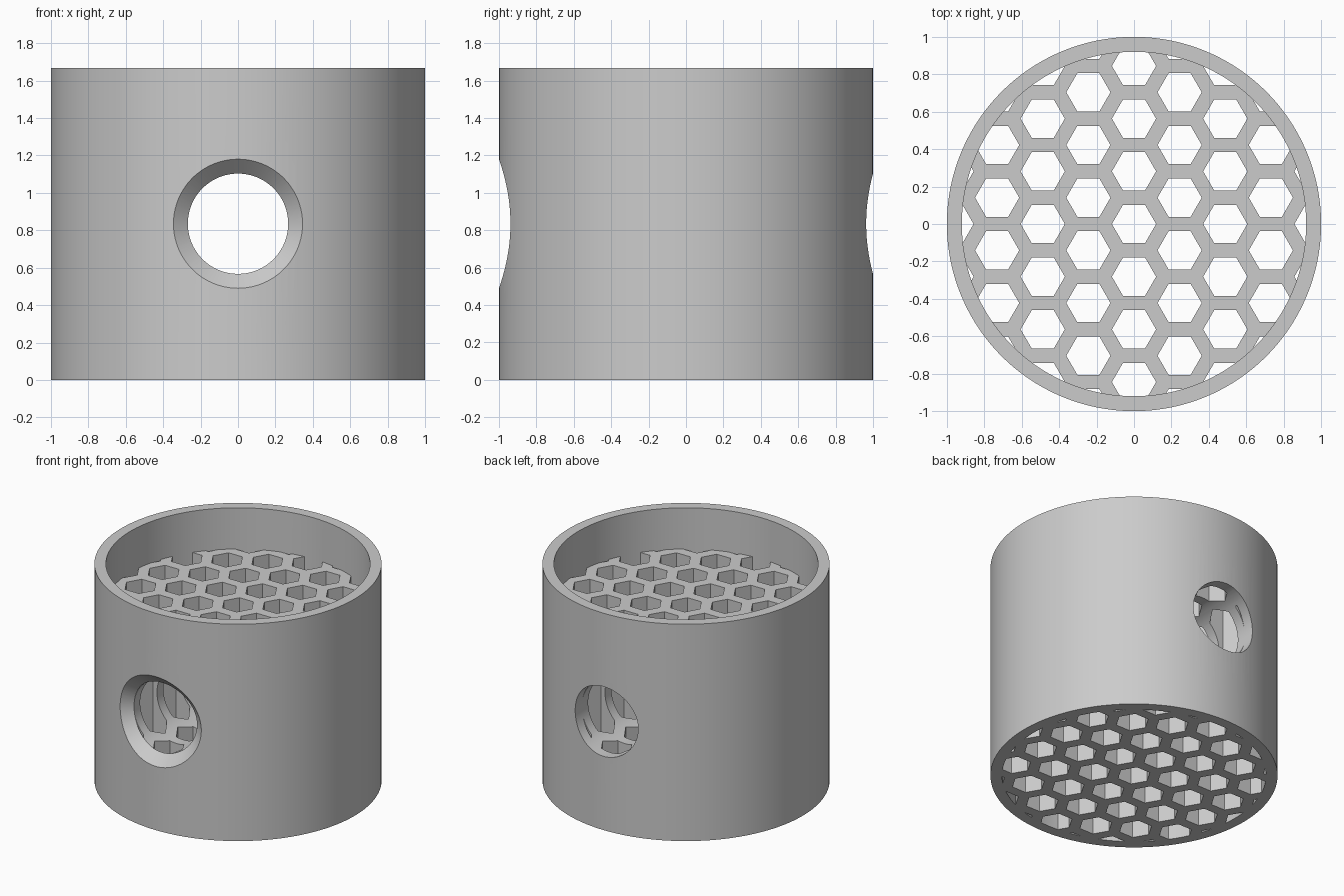
import bpy, bmesh
from math import sin, cos, pi, sqrt, radians

OUTER, INNER, HEIGHT = 1.0, 0.92, 1.667
GRID_TOP = 1.35                       # height of the honeycomb core
PITCH, CELL = 0.2815, 0.118           # cell spacing, cell corner radius
BORE, FLARE, BORE_Z = 0.268, 0.077, 0.835

old = bpy.data.objects.get("Cube")
if old:
    bpy.data.objects.remove(old, do_unlink=True)

grey = bpy.data.materials.new("light grey")
grey.use_nodes = True
color = (0.6, 0.6, 0.6, 1)
grey.diffuse_color = color
grey.node_tree.nodes["Principled BSDF"].inputs["Base Color"].default_value = color


def loft(bm, rings):
    """Closed solid through a list of rings of points."""
    rows = [[bm.verts.new(p) for p in ring] for ring in rings]
    n = len(rows[0])
    for a, b in zip(rows, rows[1:]):
        for i in range(n):
            j = (i + 1) % n
            bm.faces.new((a[i], a[j], b[j], b[i]))
    bm.faces.new(rows[0][::-1])
    bm.faces.new(rows[-1])


def prism(bm, x, y, radius, sides, z0, z1):
    circle = [(x + radius * cos(2 * pi * i / sides), y + radius * sin(2 * pi * i / sides))
              for i in range(sides)]
    loft(bm, [[(px, py, z) for px, py in circle] for z in (z0, z1)])


def make(name, bm):
    bmesh.ops.recalc_face_normals(bm, faces=bm.faces)
    mesh = bpy.data.meshes.new(name)
    bm.to_mesh(mesh)
    bm.free()
    mesh.materials.append(grey)
    ob = bpy.data.objects.new(name, mesh)
    bpy.context.collection.objects.link(ob)
    return ob


def boolean(ob, cutter, operation):
    """Apply a boolean and discard the cutter."""
    mod = ob.modifiers.new("cut", "BOOLEAN")
    mod.operation, mod.solver, mod.object = operation, "EXACT", cutter
    graph = bpy.context.evaluated_depsgraph_get()
    mesh = bpy.data.meshes.new_from_object(ob.evaluated_get(graph))
    ob.modifiers.clear()
    ob.data = mesh
    bpy.data.objects.remove(cutter, do_unlink=True)


def cylinder(name, radius, z0, z1):
    bm = bmesh.new()
    prism(bm, 0, 0, radius, 160, z0, z1)
    return make(name, bm)


# Honeycomb cells, open at the bottom and running into the top recess
bm = bmesh.new()
for col in range(-4, 5):
    for row in range(-5, 6):
        x = col * PITCH * sqrt(3) / 2
        y = (row + (col % 2) / 2) * PITCH
        if sqrt(x * x + y * y) < INNER + CELL:
            prism(bm, x, y, CELL, 6, -0.2, GRID_TOP + 0.1)
void = make("cell_cutter", bm)
boolean(void, cylinder("recess_cutter", 1.2, GRID_TOP, 2.0), "UNION")
boolean(void, cylinder("core_cutter", INNER, -0.1, 1.9), "INTERSECT")

# Solid drum, hollowed by the cells and recess
drum = cylinder("honeycomb_drum", OUTER, 0, HEIGHT)
boolean(drum, void, "DIFFERENCE")


# Cross bore with a flared mouth that follows the curved front wall
def bore_ring(t, y=None):
    r = BORE + FLARE * t
    ring = []
    for i in range(96):
        a = 2 * pi * (i + 0.5) / 96
        x = r * cos(a)
        depth = INNER + (OUTER - INNER) * t
        ring.append((x, -sqrt(depth ** 2 - x * x) if y is None else y, BORE_Z + r * sin(a)))
    return ring


bm = bmesh.new()
loft(bm, [bore_ring(1.1, -1.3), bore_ring(1.1), bore_ring(0), bore_ring(0, 1.3)])
boolean(drum, make("bore_cutter", bm), "DIFFERENCE")

# Smooth walls, crisp edges
bpy.ops.object.select_all(action="DESELECT")
drum.select_set(True)
bpy.context.view_layer.objects.active = drum
bpy.ops.object.shade_smooth_by_angle(angle=radians(15))
